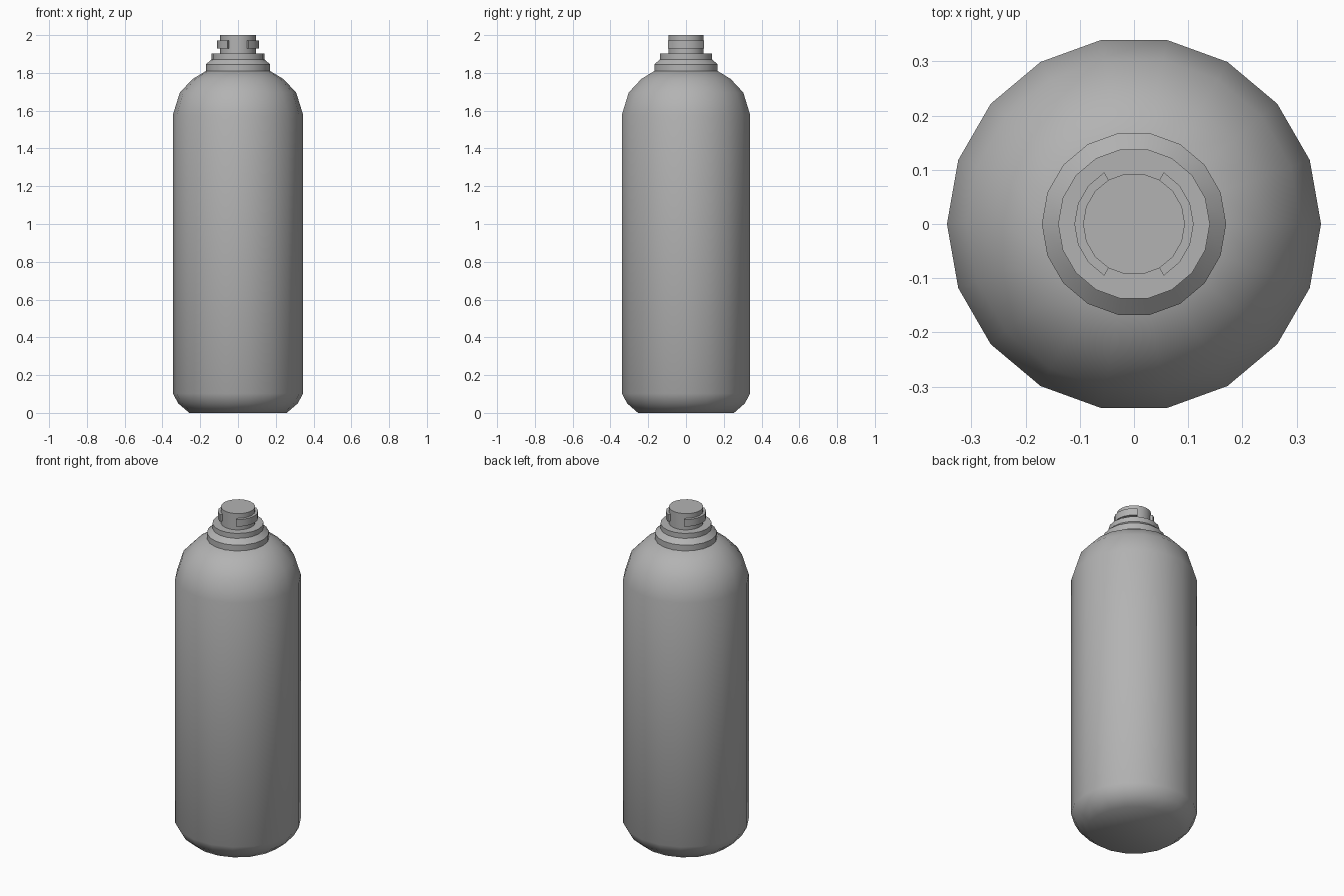
import bpy, bmesh
from math import radians, cos, sin

if "Cube" in bpy.data.objects:
    bpy.data.objects.remove(bpy.data.objects["Cube"])

SIDES = 18

# Dark grey finish
grey = bpy.data.materials.new("dark_grey")
grey.diffuse_color = (0.45, 0.45, 0.45, 1)
grey.use_nodes = True
grey.node_tree.nodes["Principled BSDF"].inputs["Base Color"].default_value = grey.diffuse_color


def finish(name, bm, smooth_angle):
    bmesh.ops.recalc_face_normals(bm, faces=bm.faces[:])
    mesh = bpy.data.meshes.new(name)
    bm.to_mesh(mesh)
    bm.free()
    mesh.materials.append(grey)
    obj = bpy.data.objects.new(name, mesh)
    bpy.context.collection.objects.link(obj)
    bpy.ops.object.select_all(action='DESELECT')
    obj.select_set(True)
    bpy.context.view_layer.objects.active = obj
    bpy.ops.object.shade_smooth_by_angle(angle=radians(smooth_angle))
    return obj


def ring_points(r, z, bm, start, count):
    return [bm.verts.new((r * cos(radians(start + 20 * i)),
                          r * sin(radians(start + 20 * i)), z))
            for i in range(count)]


def lathe(name, profile, smooth_angle):
    """Closed 18-sided solid from (radius, height) points."""
    bm = bmesh.new()
    rings = [ring_points(r, z, bm, 0, SIDES) for r, z in profile]
    for a, b in zip(rings, rings[1:]):
        for i in range(SIDES):
            j = (i + 1) % SIDES
            bm.faces.new((a[i], a[j], b[j], b[i]))
    bm.faces.new(rings[0])
    bm.faces.new(rings[-1])
    return finish(name, bm, smooth_angle)


def arc_tab(name, start, r_in, r_out, z0, z1):
    """Curved lug spanning 120 degrees."""
    bm = bmesh.new()
    section = [(r_in, z0), (r_out, z0), (r_out, z1), (r_in, z1)]
    rows = [ring_points(r, z, bm, start, 7) for r, z in section]
    for k in range(4):
        a, b = rows[k], rows[(k + 1) % 4]
        for i in range(6):
            bm.faces.new((a[i], a[i + 1], b[i + 1], b[i]))
    for end in (0, -1):
        bm.faces.new([row[end] for row in rows])
    return finish(name, bm, 30)


# Bottle body with rounded shoulder and base
lathe("bottle_body", [(0.258, 0), (0.316, 0.05), (0.345, 0.103), (0.345, 1.577),
                      (0.308, 1.696), (0.24, 1.768), (0.165, 1.813)], 50)

# Stepped collar
lathe("collar", [(0.17, 1.81), (0.17, 1.845), (0.14, 1.872), (0.14, 1.902)], 30)

# Neck
lathe("neck", [(0.094, 1.90), (0.094, 2.0)], 30)

# Locking tabs on both sides of the neck
arc_tab("right_tab", -60, 0.09, 0.11, 1.93, 1.972)
arc_tab("left_tab", 120, 0.09, 0.11, 1.93, 1.972)
